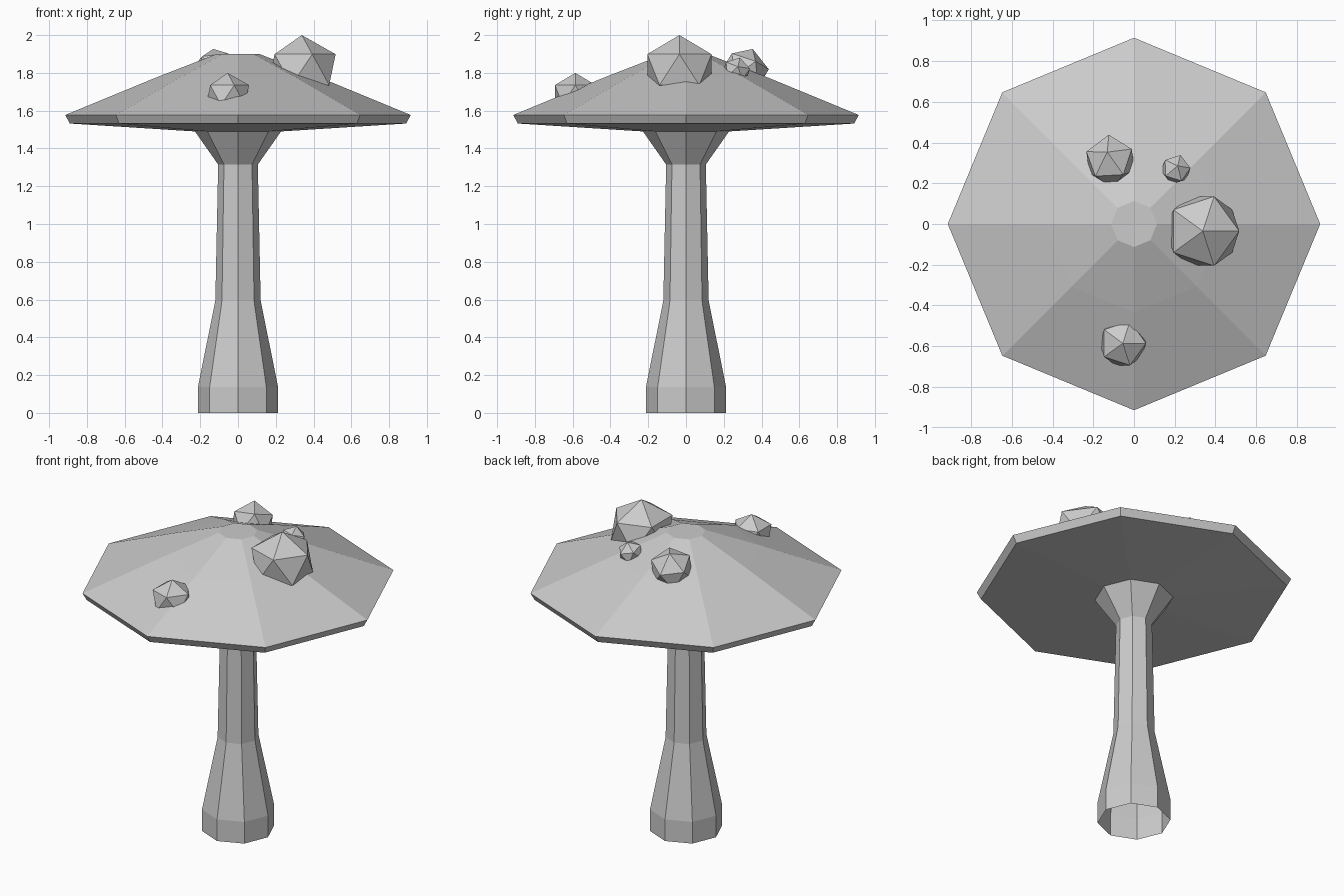
import bpy, bmesh
from math import cos, sin, pi, radians
from mathutils import Matrix, Euler, Vector

cube = bpy.data.objects.get("Cube")
if cube:
    bpy.data.objects.remove(cube, do_unlink=True)

SIDES = 8

# One plain grey for the whole mushroom
grey = bpy.data.materials.new("pale_grey")
grey.use_nodes = True
colour = (0.6, 0.6, 0.6, 1)
grey.diffuse_color = colour
grey.node_tree.nodes["Principled BSDF"].inputs["Base Color"].default_value = colour


def finish(name, bm):
    mesh = bpy.data.meshes.new(name)
    bm.to_mesh(mesh)
    bm.free()
    mesh.materials.append(grey)
    obj = bpy.data.objects.new(name, mesh)
    bpy.context.collection.objects.link(obj)
    return obj


def lathe(name, profile, close_top=False):
    """Turn a (radius, height) profile into a flat-sided shell."""
    bm = bmesh.new()
    rings = [[bm.verts.new((r * cos(2 * pi * k / SIDES), r * sin(2 * pi * k / SIDES), z))
              for k in range(SIDES)] for r, z in profile]
    for low, high in zip(rings, rings[1:]):
        for k in range(SIDES):
            n = (k + 1) % SIDES
            bm.faces.new((low[k], low[n], high[n], high[k]))
    if close_top:
        bm.faces.new(rings[-1])
    return finish(name, bm)


def wart(name, centre, size, tilt=(0, 0, 0)):
    """Twenty-sided lump, slightly flattened, leaning with the cap."""
    bm = bmesh.new()
    turn = Euler([radians(a) for a in tilt]).to_matrix().to_4x4()
    place = Matrix.Translation(Vector(centre)) @ turn @ Matrix.Diagonal((*size, 1))
    bmesh.ops.create_icosphere(bm, subdivisions=1, radius=1, matrix=place)
    return finish(name, bm)


# Stem, open at the foot and flaring into the cap
lathe("stem", [(0.212, 0), (0.212, 0.138), (0.12, 0.594), (0.105, 1.315), (0.228, 1.49)])

# Cap: underside, rim, slope and small flat crown
lathe("cap", [(0.228, 1.49), (0.89, 1.532), (0.915, 1.577), (0.435, 1.775), (0.113, 1.9)],
      close_top=True)

# Lumps on the cap
wart("large_wart", (0.338, -0.035, 1.817), (0.2, 0.2, 0.183))
wart("front_wart", (-0.055, -0.586, 1.683), (0.127, 0.127, 0.117))
wart("back_right_wart", (-0.115, 0.308, 1.808), (0.132, 0.132, 0.128), (-22, 0, 20))
wart("back_left_wart", (0.205, 0.267, 1.812), (0.077, 0.077, 0.072), (-15, 8, 0))
